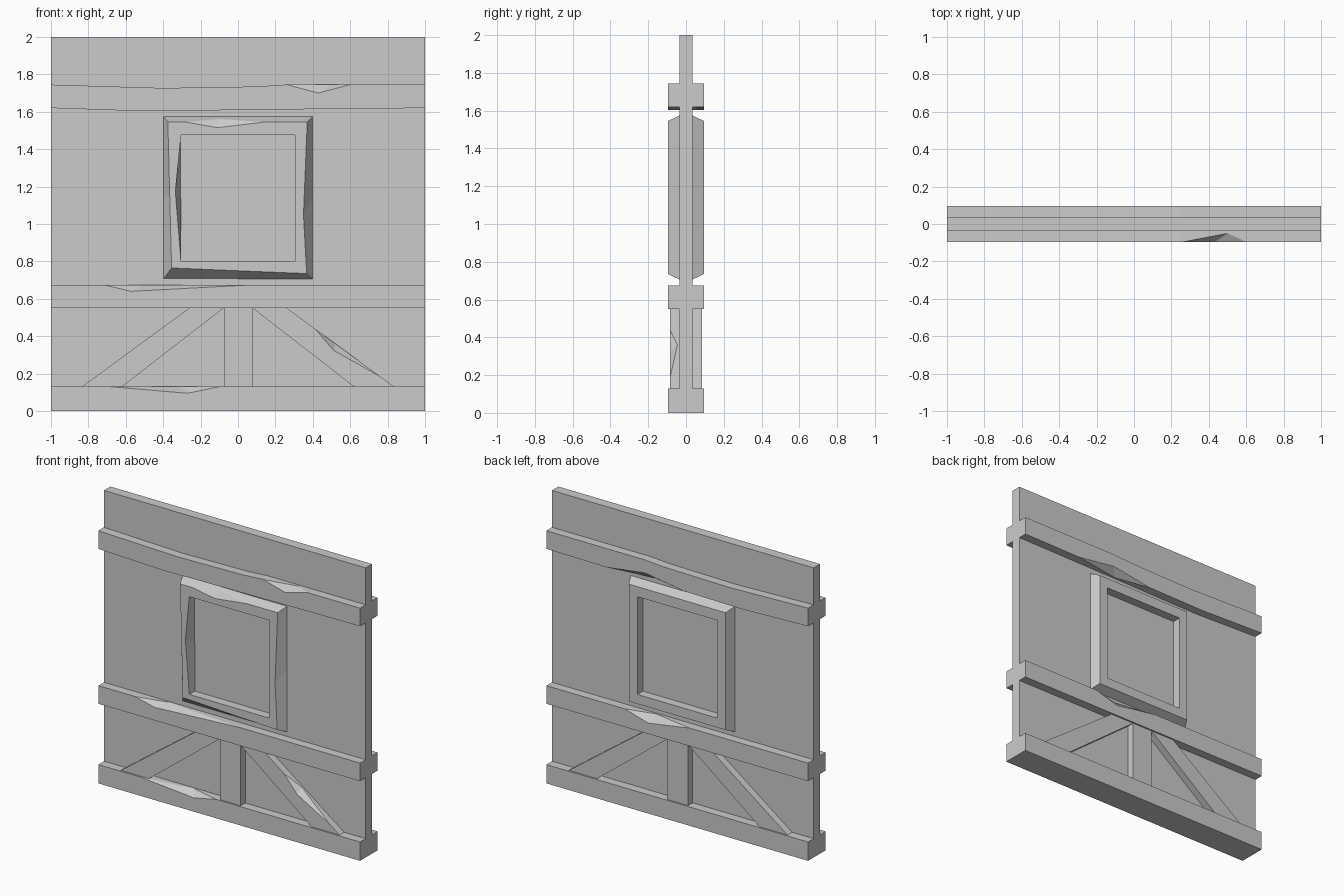
import bpy
import bmesh
from mathutils import Vector

if "Cube" in bpy.data.objects:
    bpy.data.objects.remove(bpy.data.objects["Cube"], do_unlink=True)

# One plain grey for the whole panel
GREY = (0.6, 0.6, 0.6, 1)
grey = bpy.data.materials.new("plain grey")
grey.use_nodes = True
grey.diffuse_color = GREY
grey.node_tree.nodes["Principled BSDF"].inputs["Base Color"].default_value = GREY

WALL, BEAM, BRACE = 0.035, 0.096, 0.085   # half thicknesses


def make_object(name, bm):
    bmesh.ops.recalc_face_normals(bm, faces=bm.faces)
    mesh = bpy.data.meshes.new(name)
    bm.to_mesh(mesh)
    bm.free()
    mesh.materials.append(grey)
    obj = bpy.data.objects.new(name, mesh)
    bpy.context.collection.objects.link(obj)
    return obj


def prism(name, outline, half):
    """Extrude an x-z outline through the panel's thickness."""
    bm = bmesh.new()
    face = bm.faces.new([bm.verts.new((x, -half, z)) for x, z in outline])
    new = bmesh.ops.extrude_face_region(bm, geom=[face])["geom"]
    moved = [v for v in new if isinstance(v, bmesh.types.BMVert)]
    bmesh.ops.translate(bm, verts=moved, vec=(0, 2 * half, 0))
    return make_object(name, bm)


def block(name, x0, x1, z0, z1, half):
    return prism(name, [(x0, z0), (x1, z0), (x1, z1), (x0, z1)], half)


def chip(obj, a, c, b, d, reach=0.3):
    """Split a wedge off an edge: a-c lies on the edge, b and d on its two faces."""
    a, b, c, d = map(Vector, (a, b, c, d))
    mid = (b + d) / 2
    along = (b - d).normalized() * reach
    tips = [b + along, d - along, a + (a - mid) * 2, c + (c - mid) * 2]
    bm = bmesh.new()
    for tip in tips:
        bm.verts.new(tip)
    bmesh.ops.convex_hull(bm, input=bm.verts[:])
    cutter = make_object(obj.name + "_chip_cutter", bm)
    cutter.hide_render = True
    cutter.hide_set(True)
    mod = obj.modifiers.new("chip", 'BOOLEAN')
    mod.operation = 'DIFFERENCE'
    mod.solver = 'EXACT'
    mod.object = cutter
    # Bake the cut, then drop the cutter
    deps = bpy.context.evaluated_depsgraph_get()
    baked = bpy.data.meshes.new_from_object(obj.evaluated_get(deps))
    obj.modifiers.clear()
    obj.data = baked
    bpy.data.objects.remove(cutter, do_unlink=True)


def frame(name, side, outer, inner):
    """Window surround lofted through four loops: base, face edge, opening, base."""
    def ring(x, z0, z1):
        zm = (z0 + z1) / 2
        return [(-x, z1), (0, z1), (x, z1), (x, zm), (x, z0), (0, z0), (-x, z0), (-x, zm)]

    base, opening = ring(0.4, 0.705, 1.575), ring(0.305, 0.8, 1.475)
    loops = [(base, WALL - 0.003), (outer or ring(0.37, 0.735, 1.545), BEAM),
             (inner or opening, BEAM), (opening, WALL - 0.003)]
    bm = bmesh.new()
    rows = [[bm.verts.new((x, side * y, z)) for x, z in pts] for pts, y in loops]
    for i, row in enumerate(rows):
        nxt = rows[(i + 1) % 4]
        for j in range(8):
            k = (j + 1) % 8
            bm.faces.new((row[j], row[k], nxt[k], nxt[j]))
    return make_object(name, bm)


# Wall slab
block("wall_slab", -1, 1, 0, 2, WALL)

# Horizontal beams
bottom = block("bottom_beam", -1, 1, 0, 0.13, BEAM)
middle = block("middle_beam", -1, 1, 0.55, 0.675, BEAM)
top = prism("top_beam", [(-1, 1.62), (-0.5, 1.603), (0.2, 1.612), (1, 1.62), (1, 1.745),
                         (0.25, 1.745), (0.1, 1.735), (-0.4, 1.727), (-1, 1.745)], BEAM)

# Chipped beam edges, front then back
chip(bottom, (-0.68, -BEAM, 0.13), (-0.1, -BEAM, 0.13), (-0.27, -BEAM, 0.095), (-0.3, -0.045, 0.13))
chip(middle, (-0.72, -BEAM, 0.675), (0.08, -BEAM, 0.675), (-0.57, -BEAM, 0.64), (-0.5, -0.045, 0.675))
chip(top, (0.26, -BEAM, 1.745), (0.6, -BEAM, 1.745), (0.43, -BEAM, 1.7), (0.5, -0.05, 1.745))
chip(middle, (0.4, BEAM, 0.675), (-0.1, BEAM, 0.675), (0.22, BEAM, 0.625), (0.2, 0.045, 0.675))
chip(top, (0.54, BEAM, 1.616), (-0.05, BEAM, 1.609), (0.25, BEAM, 1.655), (0.2, 0.045, 1.612))

# Post and diagonal braces
block("centre_post", -0.075, 0.08, 0.12, 0.56, BRACE)
for label, s in (("right", -1), ("left", 1)):
    brace = prism(label + "_brace", [(s * x, z) for x, z in
                  ((0.62, 0.13), (0.835, 0.13), (0.262, 0.55), (0.078, 0.55))], BRACE)
    if s > 0:
        chip(brace, (0.412, -BRACE, 0.44), (0.76, -BRACE, 0.185),
             (0.51, -BRACE, 0.325), (0.52, -0.045, 0.361))

# Window surrounds: worn on the front, regular on the back
worn_outer = [(-0.375, 1.545), (0, 1.545), (0.37, 1.545), (0.35, 1.05),
              (0.367, 0.735), (0, 0.75), (-0.355, 0.765), (-0.365, 1.15)]
worn_inner = [(-0.305, 1.475), (0, 1.475), (0.305, 1.475), (0.305, 1.1),
              (0.305, 0.8), (0, 0.8), (-0.305, 0.8), (-0.335, 1.17)]
front = frame("front_window_frame", -1, worn_outer, worn_inner)
chip(front, (-0.28, -BEAM, 1.545), (0.14, -BEAM, 1.545), (-0.11, -BEAM, 1.515), (-0.1, -0.06, 1.5627))
frame("back_window_frame", 1, None, None)
